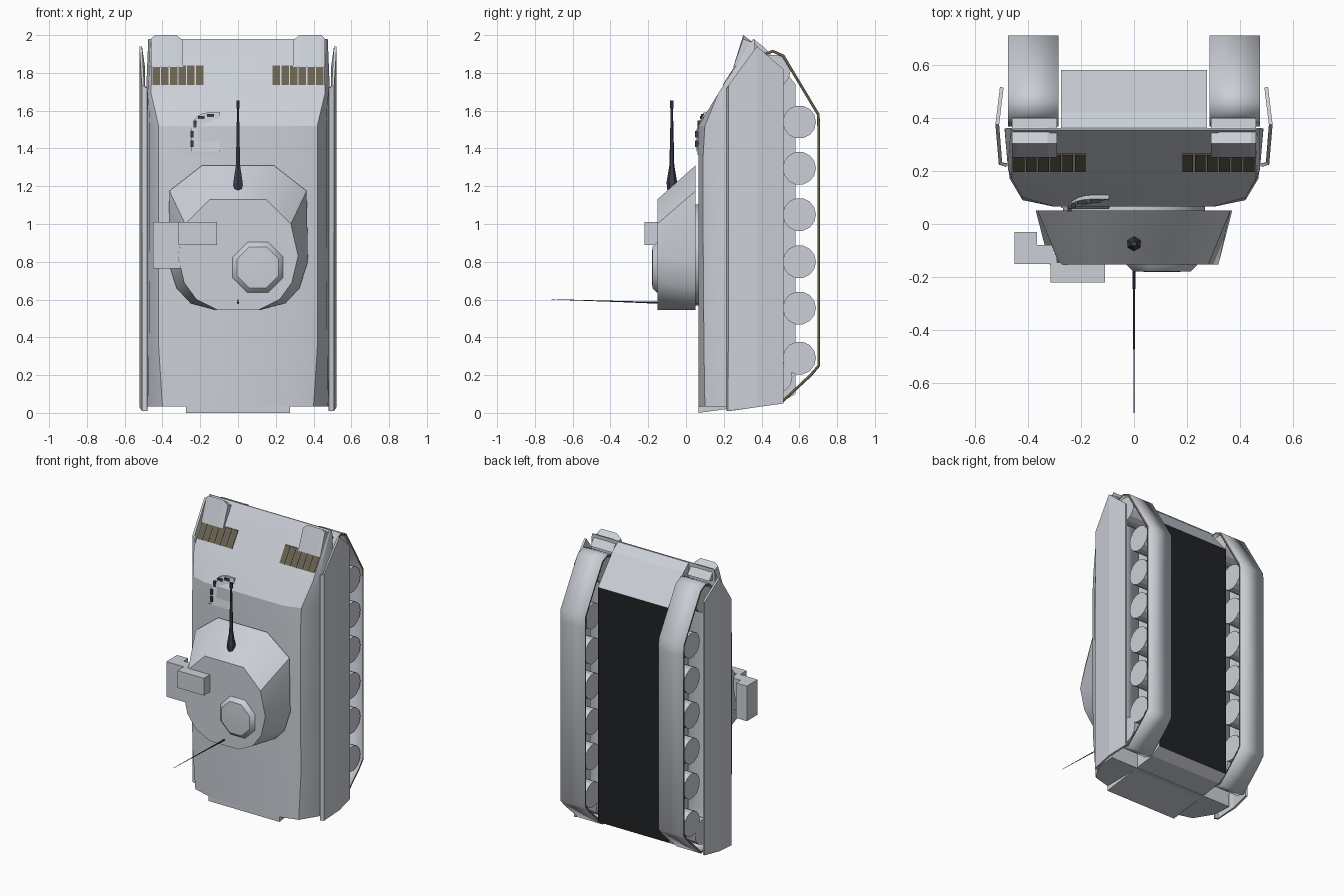
import bpy, bmesh, math
from mathutils import Vector

if "Cube" in bpy.data.objects:
    bpy.data.objects.remove(bpy.data.objects["Cube"])


def material(name, rgb):
    m = bpy.data.materials.new(name)
    m.diffuse_color = (*rgb, 1)
    m.use_nodes = True
    m.node_tree.nodes["Principled BSDF"].inputs["Base Color"].default_value = m.diffuse_color
    return m


GREY = material("paint", (0.6, 0.63, 0.68))
BLACK = material("belly_black", (0.015, 0.016, 0.018))
BROWN = material("rubber_brown", (0.14, 0.12, 0.08))
GUN = material("gunmetal", (0.05, 0.05, 0.08))


def finish(name, bm, mats=(), smooth=None):
    bmesh.ops.recalc_face_normals(bm, faces=bm.faces)
    me = bpy.data.meshes.new(name)
    bm.to_mesh(me)
    bm.free()
    ob = bpy.data.objects.new(name, me)
    bpy.context.collection.objects.link(ob)
    for m in mats:
        me.materials.append(m)
    if smooth:
        bpy.ops.object.select_all(action='DESELECT')
        ob.select_set(True)
        bpy.context.view_layer.objects.active = ob
        bpy.ops.object.shade_smooth_by_angle(angle=math.radians(smooth))
    return ob


def loft(name, rings, mats=(), smooth=None):
    """Skin closed rings of equal size and cap both ends."""
    bm = bmesh.new()
    vs = [[bm.verts.new(p) for p in r] for r in rings]
    n = len(vs[0])
    for a, b in zip(vs, vs[1:]):
        for i in range(n):
            j = (i + 1) % n
            bm.faces.new((a[i], a[j], b[j], b[i]))
    bm.faces.new(vs[0])
    bm.faces.new(vs[-1])
    return finish(name, bm, mats, smooth)


def side_prism(name, yz, x0, x1, mats=()):
    return loft(name, [[(x, y, z) for y, z in yz] for x in (x0, x1)], mats)


def box(name, x, y, z, mats=()):
    return side_prism(name, [(y[0], z[0]), (y[1], z[0]), (y[1], z[1]), (y[0], z[1])], *x, mats)


def circle(r, n, phase=0):
    return [(r * math.cos(phase + 2 * math.pi * i / n),
             r * math.sin(phase + 2 * math.pi * i / n)) for i in range(n)]


def mirrored(half):
    return half + [(-x, v) for x, v in reversed(half)]


def glacis(z):
    return 0.17 + (z - 1.69) * 0.638


# Upper hull: sections along z, half outline (x, y) from deck to sponson floor
sections = [
    (0.035, [(.275, .066), (.40, .10), (.475, .22), (.485, .36)]),
    (0.35, [(.29, .065), (.42, .095), (.472, .20), (.488, .36)]),
    (1.00, [(.30, .065), (.42, .09), (.468, .17), (.488, .36)]),
    (1.35, [(.30, .065), (.42, .09), (.468, .17), (.488, .36)]),
    (1.52, [(.30, .066), (.42, .10), (.468, .18), (.488, .36)]),
    (1.69, [(.30, .17), (.46, .17), (.475, .21), (.487, .36)]),
    (1.98, [(.30, .355), (.455, .355), (.465, .358), (.475, .362)])]
loft("upper_hull", [[(x, y, z) for x, y in mirrored(h)] for z, h in sections], (GREY,), 25)

# Lower hull with sloped bow and rear plate, dark belly
lower = side_prism("lower_hull", [(.066, .0), (.51, .06), (.58, .10), (.58, 1.74), (.42, 1.93),
                                  (.357, 1.98), (.173, 1.69), (.069, 1.52)],
                   -.275, .275, (GREY, BLACK))
for p in lower.data.polygons:
    if p.normal.y > 0.95:
        p.material_index = 1

for s, side in ((-1, "left"), (1, "right")):
    # Side skirt, folded along its length
    bm = bmesh.new()
    rows = [[bm.verts.new((s * x, y, z)) for z in (z0, z1)] for x, y, z0, z1 in
            ((.480, .222, .01, 1.72), (.503, .228, .01, 1.735), (.515, .375, .03, 1.94),
             (.498, .515, .05, 1.82))]
    for a, b in zip(rows, rows[1:]):
        bm.faces.new((a[0], a[1], b[1], b[0]))
    skirt = finish(side + "_skirt", bm, (GREY,))
    mod = skirt.modifiers.new("thickness", 'SOLIDIFY')
    mod.thickness, mod.offset = 0.014, 0

    # Track belt
    path = [(.39, 1.87), (.42, 1.90), (.46, 1.915), (.515, 1.89), (.70, 1.58), (.703, 1.5),
            (.703, .25), (.66, .20), (.51, .06), (.45, .08), (.39, .16), (.375, .3), (.375, 1.75)]
    bm = bmesh.new()
    rows = [[bm.verts.new((s * x, y, z)) for x in (.285, .475)] for y, z in path]
    for i, a in enumerate(rows):
        b = rows[(i + 1) % len(rows)]
        bm.faces.new((a[0], a[1], b[1], b[0]))
    track = finish(side + "_track", bm, (GREY, BROWN), 30)
    mod = track.modifiers.new("thickness", 'SOLIDIFY')
    mod.thickness, mod.offset = 0.015, 0
    mod.material_offset_rim = 1

    # Road wheels, then sprocket and idler
    wheels = [(.60, z) for z in (.29, .555, .80, 1.05, 1.295, 1.54)] + [(.465, 1.81), (.475, .19)]
    for i, (wy, wz) in enumerate(wheels):
        side_prism(f"{side}_wheel_{i}", [(wy + a, wz + b) for a, b in circle(.088, 14)],
                   s * .30, s * .465, (GREY,))

    # Front mudguard with bevelled tip
    guard = [(.25, 1.83), (.303, 2.0), (.365, 1.955), (.40, 1.91), (.36, 1.90)]
    loft(side + "_mudguard", [[(s * x, y, min(z, top)) for y, z in guard]
                              for x, top in ((.29, 1.97), (.325, 2.0), (.44, 2.0), (.46, 1.98))],
         (GREY,))

    # Vent slats on the glacis
    for i in range(6):
        x0 = .183 + i * .046
        z0, z1 = 1.737, 1.84
        side_prism(f"{side}_vent_{i}", [(glacis(z0) - .005, z0), (glacis(z1) - .005, z1),
                                        (glacis(z1) + .01, z1), (glacis(z0) + .01, z0)],
                   s * x0, s * (x0 + .040), (BROWN,))

# Turret and its ring
base = [(.19, 1.31), (.363, 1.175), (.37, .80), (.325, .66), (.25, .58), (.12, .545)]
roof = [(.15, 1.13), (.28, 1.00), (.318, .83), (.285, .69), (.22, .60), (.11, .546)]
loft("turret", [[(x, y, z) for x, z in mirrored(h)] for y, h in ((.05, base), (-.152, roof))],
     (GREY,), 40)
loft("turret_ring", [[(a, y, .835 + b) for a, b in circle(.267, 24)] for y in (.04, .075)],
     (GREY,), 30)

# Commander cupola
loft("cupola", [[(.105 + a, y, .77 + b) for a, b in circle(r, 8, math.pi / 8)]
                for r, y in ((.148, -.145), (.143, -.155), (.118, -.178), (.05, -.181))],
     (GREY,), 40)

# Sight housings on the turret side
box("side_launcher", (-.45, -.365), (-.15, -.03), (.765, 1.01), (GREY,))
box("launcher_mount", (-.366, -.29), (-.15, -.08), (.765, 1.01), (GREY,))
box("roof_sight", (-.315, -.11), (-.22, -.145), (.89, 1.01), (GREY,))

# Gun barrel with mantlet swelling and muzzle
loft("gun", [[(a, -.075 + b, z) for a, b in circle(r, 6, math.pi / 6)] for r, z in
             ((.012, 1.165), (.024, 1.18), (.028, 1.22), (.013, 1.31), (.006, 1.61),
              (.010, 1.615), (.010, 1.655))], (GUN,))

# Whip antenna
loft("antenna", [[(a, y, z + b) for a, b in circle(r, 6)] for r, y, z in
                 ((.006, -.145, .583), (.004, -.30, .588), (.0012, -.711, .601))], (GUN,))

# Driver hatch lid with rounded corner, leaning into the slope
arc = [(-.16 - .09 * math.sin(t), 1.50 + .09 * math.cos(t))
       for t in [i * math.pi / 10 for i in range(6)]]
lid = [(-.095, 1.385), (-.095, 1.59)] + arc + [(-.25, 1.385)]


def lid_y(z):
    return .056 + max(0, z - 1.50) * .42


loft("driver_hatch", [[(x, lid_y(z) + d, z) for x, z in lid] for d in (0, .05)], (GREY,))
box("hatch_step", (-.275, -.09), (.06, .08), (1.365, 1.385), (GREY,))

# Periscopes around the hatch
for i, (x, z) in enumerate(((-.145, 1.575), (-.195, 1.563), (-.228, 1.53), (-.243, 1.475),
                            (-.243, 1.425))):
    wide = i < 2
    dx, dz = (.018, .008) if wide else (.008, .018)
    y = lid_y(z)
    box(f"periscope_{i}", (x - dx, x + dx), (y - .008, y + .02), (z - dz, z + dz), (GUN,))
